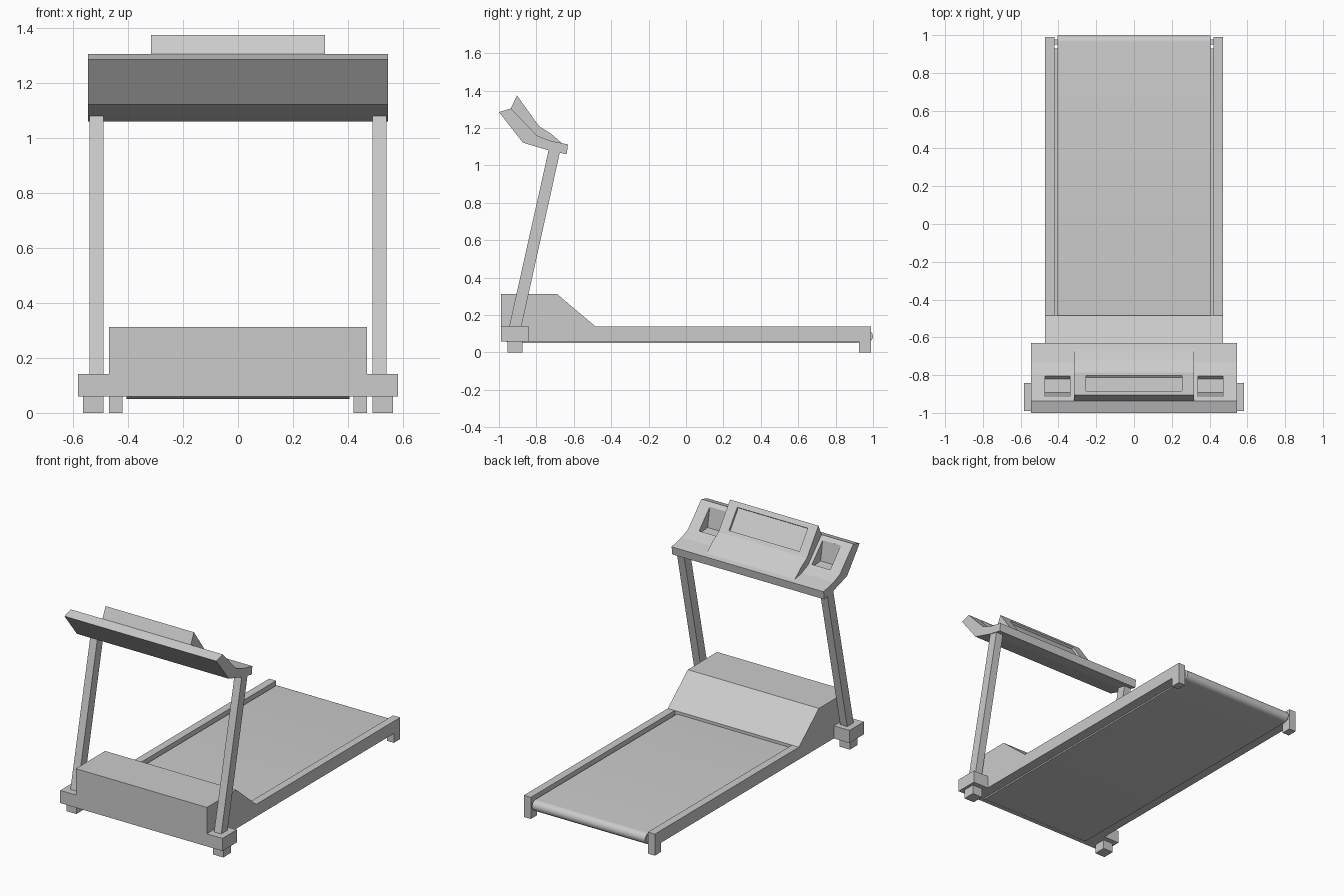
import bpy, bmesh, math

if "Cube" in bpy.data.objects:
    bpy.data.objects.remove(bpy.data.objects["Cube"])


def prism(name, profile, x0, x1):
    """Extrude a (y, z) profile from x0 to x1."""
    bm = bmesh.new()
    face = bm.faces.new([bm.verts.new((x0, y, z)) for y, z in profile])
    ext = bmesh.ops.extrude_face_region(bm, geom=[face])
    moved = [g for g in ext["geom"] if isinstance(g, bmesh.types.BMVert)]
    bmesh.ops.translate(bm, verts=moved, vec=(x1 - x0, 0, 0))
    bmesh.ops.recalc_face_normals(bm, faces=bm.faces)
    mesh = bpy.data.meshes.new(name)
    bm.to_mesh(mesh)
    bm.free()
    ob = bpy.data.objects.new(name, mesh)
    bpy.context.collection.objects.link(ob)
    return ob


def box(name, x0, x1, y0, y1, z0, z1):
    return prism(name, [(y0, z0), (y1, z0), (y1, z1), (y0, z1)], x0, x1)


def mirror(ob):
    ob.modifiers.new("mirror_x", "MIRROR")
    return ob


def cut(target, cutter):
    mod = target.modifiers.new("cut", "BOOLEAN")
    mod.operation = "DIFFERENCE"
    mod.solver = "EXACT"
    mod.object = cutter
    cutter.hide_render = True
    cutter.hide_viewport = True
    cutter.display_type = "WIRE"


# Motor hood, side rails and deck
prism("motor_hood", [(-0.99, 0.06), (-0.99, 0.313), (-0.69, 0.313),
                     (-0.485, 0.14), (-0.485, 0.06)], -0.47, 0.47)
mirror(box("side_rail", 0.42, 0.47, -0.485, 0.99, 0.06, 0.14))
box("deck", -0.42, 0.42, -0.485, 0.93, 0.06, 0.105)

# Running belt wrapped round the front and rear rollers
R, ZC, N = 0.035, 0.086, 16
loop = []
for yc, start in ((0.964, -90), (-0.94, 90)):
    for i in range(N + 1):
        a = math.radians(start + 180 * i / N)
        loop.append((yc + R * math.cos(a), ZC + R * math.sin(a)))
belt = prism("running_belt", loop, -0.405, 0.405)
bpy.context.view_layer.objects.active = belt
belt.select_set(True)
bpy.ops.object.shade_smooth_by_angle(angle=math.radians(30))

# Roller axle joining the belt to the rails
mirror(box("roller_axle", 0.40, 0.43, 0.95, 0.978, 0.072, 0.10))

# Feet and post bases
mirror(box("rear_foot", 0.42, 0.47, 0.925, 0.99, 0.0, 0.06))
mirror(box("front_foot", 0.49, 0.563, -0.955, -0.875, 0.0, 0.06))
mirror(box("post_base", 0.47, 0.582, -0.99, -0.843, 0.06, 0.142))

# Leaning uprights
mirror(prism("upright_post", [(-0.945, 0.14), (-0.88, 0.14),
                              (-0.67, 1.09), (-0.735, 1.08)], 0.49, 0.541))

# Console body
console = prism("console", [(-1.0, 1.285), (-0.936, 1.305), (-0.797, 1.160),
                            (-0.733, 1.134), (-0.631, 1.112), (-0.638, 1.06),
                            (-0.733, 1.08), (-0.872, 1.122)], -0.545, 0.545)

# Cup pockets cut into both sides of the console
pocket = [(-0.915, 1.283), (-0.893, 1.157), (-0.82, 1.151),
          (-0.805, 1.168), (-0.765, 1.208), (-0.875, 1.323)]
for label, x0 in (("left", -0.47), ("right", 0.34)):
    cut(console, prism(f"{label}_pocket_cutter", pocket, x0, x0 + 0.13))

# Raised display panel with a shallow screen recess
panel = prism("display_panel", [(-0.936, 1.305), (-0.904, 1.375), (-0.786, 1.21),
                                (-0.722, 1.170), (-0.663, 1.119), (-0.72, 1.11),
                                (-0.80, 1.14), (-0.90, 1.25)], -0.317, 0.317)
ty, tz = 0.582, -0.813           # down the panel slope
ny, nz = 0.813, 0.582            # out of the panel
screen = []
for s, d in ((0.032, -0.015), (0.177, -0.015), (0.177, 0.03), (0.032, 0.03)):
    screen.append((-0.904 + ty * s + ny * d, 1.375 + tz * s + nz * d))
cut(panel, prism("screen_cutter", screen, -0.253, 0.253))
